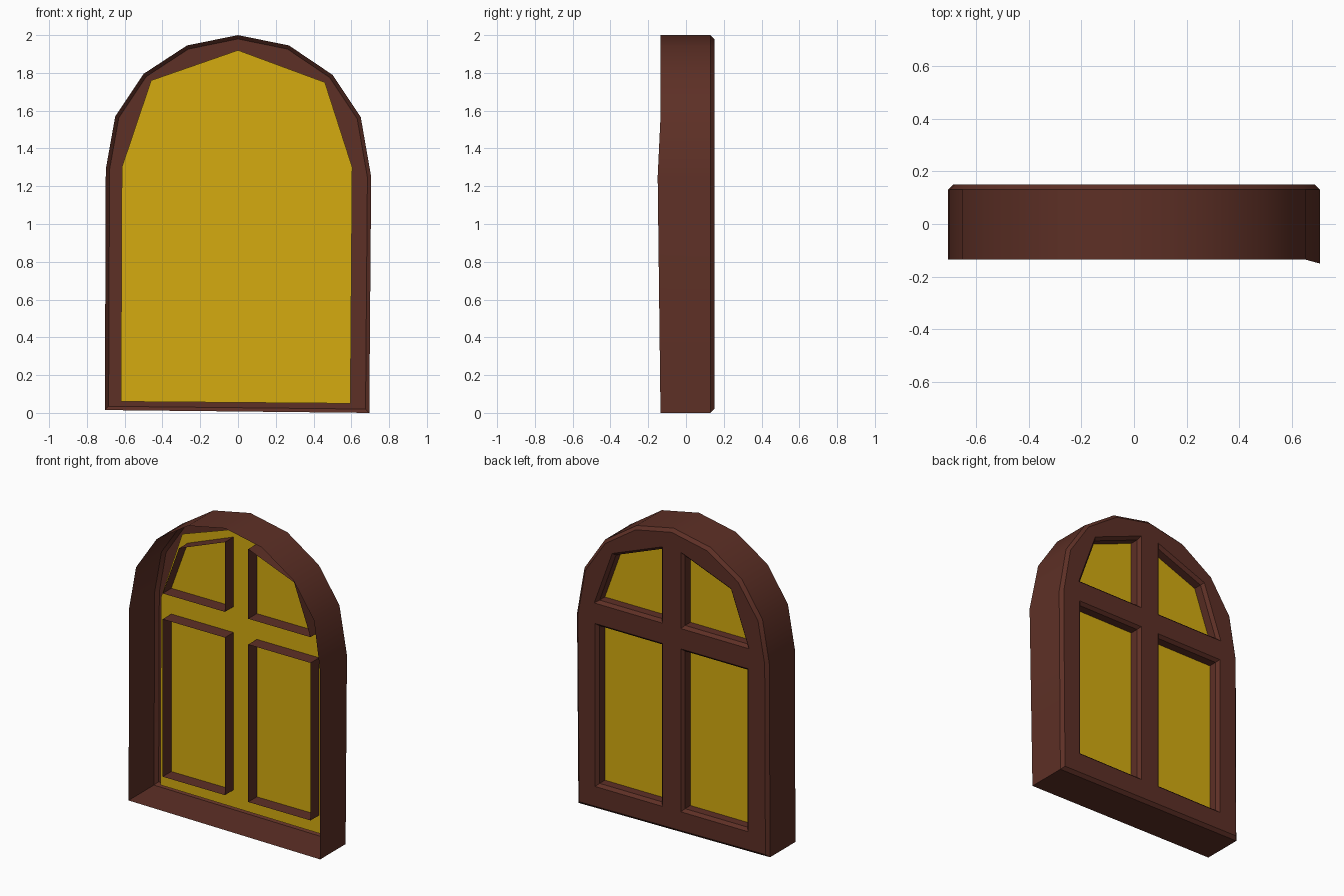
import bpy, bmesh, math
from mathutils import Vector

if "Cube" in bpy.data.objects:
    bpy.data.objects.remove(bpy.data.objects["Cube"], do_unlink=True)


def material(name, rgb):
    m = bpy.data.materials.new(name)
    m.use_nodes = True
    m.diffuse_color = (*rgb, 1)
    m.node_tree.nodes["Principled BSDF"].inputs["Base Color"].default_value = (*rgb, 1)
    return m


def finish(bm, name, mat):
    mesh = bpy.data.meshes.new(name)
    bm.to_mesh(mesh)
    bm.free()
    mesh.materials.append(mat)
    obj = bpy.data.objects.new(name, mesh)
    bpy.context.collection.objects.link(obj)
    return obj


def loop(bm, points, y):
    return [bm.verts.new((x, y, z)) for x, z in points]


def bridge(bm, a, b):
    n = len(a)
    for i in range(n):
        bm.faces.new((a[i], a[(i + 1) % n], b[(i + 1) % n], b[i]))


def grow(points, amount):
    """Offset a convex outline outward with mitred corners."""
    pts = [Vector(p) for p in points]
    area = sum(p.x * q.y - q.x * p.y for p, q in zip(pts, pts[1:] + pts[:1]))
    side = 1 if area > 0 else -1
    out = []
    for i, p in enumerate(pts):
        d1 = (p - pts[i - 1]).normalized()
        d2 = (pts[(i + 1) % len(pts)] - p).normalized()
        n1, n2 = Vector((d1.y, -d1.x)), Vector((d2.y, -d2.x))
        out.append(p + (n1 + n2) * (side * amount / (1 + n1.dot(n2))))
    return out


brown = material("dark brown wood", (0.11, 0.029, 0.019))
yellow = material("golden glass", (0.66, 0.41, 0.005))

# Arched outline, running up the left leg and over the top
outline = [(0.695, 0), (0.705, 1.25), (0.65, 1.565), (0.5, 1.79), (0.27, 1.945),
           (0, 2), (-0.27, 1.945), (-0.5, 1.795), (-0.65, 1.57), (-0.7, 1.29),
           (-0.705, 0.015)]

# Pane openings for one half, mirrored to the other
half = [[(0.085, 0.17), (0.54, 0.17), (0.54, 1.21), (0.085, 1.21)],
        [(0.085, 1.38), (0.54, 1.38), (0.42, 1.71), (0.085, 1.84)]]
openings = half + [[(-x, z) for x, z in p] for p in half]

BACK, CHAMFER, LIP = 0.15, 0.13, -0.015

# Frame: thin open-fronted shell with chamfered back and pane reveals
bm = bmesh.new()
front = loop(bm, outline, -0.135)
front[1].co.y = -0.15
rear = loop(bm, outline, CHAMFER)
face_rim = loop(bm, grow(outline, -0.02), BACK)
bridge(bm, front, rear)
bridge(bm, rear, face_rim)
rims = [face_rim]
for pane in openings:
    rim = loop(bm, grow(pane, 0.018), BACK)
    mid = loop(bm, pane, CHAMFER)
    lip = loop(bm, pane, LIP)
    bridge(bm, rim, mid)
    bridge(bm, mid, lip)
    rims.append(rim)

# Flat back face filled around the openings
edges = []
for r in rims:
    for a, b in zip(r, r[1:] + r[:1]):
        edges.append(bm.edges.get((a, b)))
bmesh.ops.triangle_fill(bm, edges=edges, use_beauty=True, normal=(0, 1, 0))
bmesh.ops.recalc_face_normals(bm, faces=bm.faces[:])
if sum(f.normal.y * f.calc_area() for f in bm.faces) < 0:
    bmesh.ops.reverse_faces(bm, faces=bm.faces[:])
frame = finish(bm, "window_frame", brown)
bpy.context.view_layer.objects.active = frame
frame.select_set(True)
bpy.ops.object.shade_smooth_by_angle(angle=math.radians(32))

# Glass: one sheet behind all four openings
glass = [(0.595, 0.05), (0.605, 1.3), (0.46, 1.75), (0, 1.92),
         (-0.46, 1.76), (-0.615, 1.3), (-0.62, 0.06)]
bm = bmesh.new()
bm.faces.new(loop(bm, glass, 0.075))
bmesh.ops.recalc_face_normals(bm, faces=bm.faces[:])
finish(bm, "glass_sheet", yellow)
